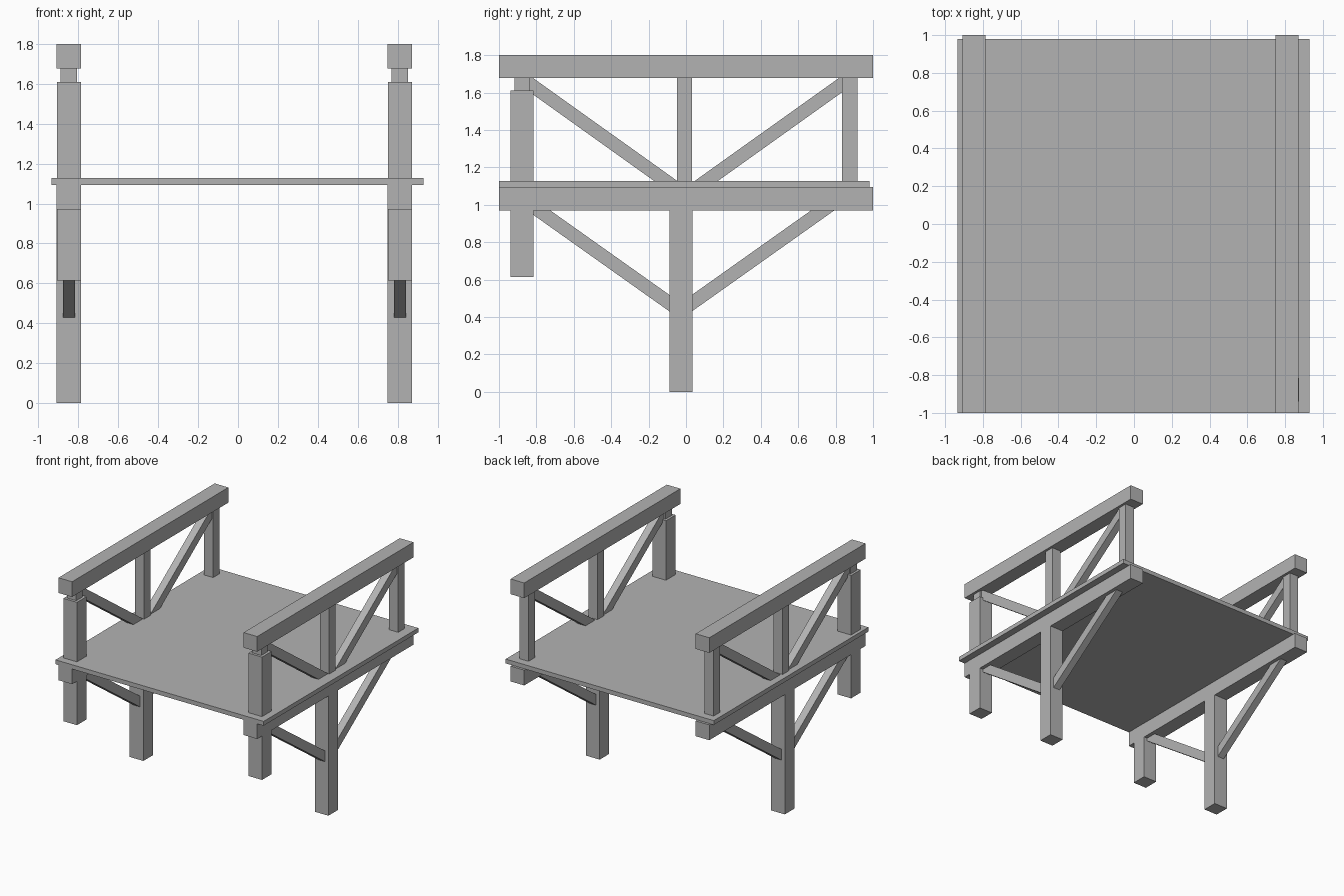
import bpy
import math

cube = bpy.data.objects.get("Cube")
if cube:
    bpy.data.objects.remove(cube, do_unlink=True)

# One plain grey for the whole structure
grey = bpy.data.materials.new("plain grey")
grey.use_nodes = True
grey.diffuse_color = (0.45, 0.45, 0.45, 1)
grey.node_tree.nodes["Principled BSDF"].inputs["Base Color"].default_value = grey.diffuse_color


def box(name, x, y, z):
    """Axis-aligned timber from (min, max) ranges."""
    ranges = (x, y, z)
    bpy.ops.mesh.primitive_cube_add(size=1, location=[(a + b) / 2 for a, b in ranges])
    ob = bpy.context.object
    ob.name = name
    for v in ob.data.vertices:
        for i, (a, b) in enumerate(ranges):
            v.co[i] *= b - a
    ob.data.materials.append(grey)
    return ob


def around(centre, width):
    return (centre - width / 2, centre + width / 2)


def brace(name, x, start, end, width=0.06, depth=0.072):
    """Sloping timber between two (y, z) points."""
    dy, dz = end[0] - start[0], end[1] - start[1]
    half = math.hypot(dy, dz) / 2
    ob = box(name, around(0, width), (-half, half), around(0, depth))
    ob.location = (x, (start[0] + end[0]) / 2, (start[1] + end[1]) / 2)
    ob.rotation_euler.x = math.atan2(dz, dy)


# Deck
box("deck", (-0.935, 0.93), (-1, 0.98), (1.093, 1.128))

# Matching side frames
for side, x in (("right", -0.848), ("left", 0.811)):
    wide, thin = around(x, 0.122), around(x, 0.082)
    box(side + "_deck_beam", wide, (-1, 1), (0.97, 1.094))
    box(side + "_handrail", wide, (-1, 1), (1.677, 1.8))
    box(side + "_centre_leg", wide, (-0.088, 0.034), (0, 0.975))
    box(side + "_front_post", around(x + 0.001, 0.122), (-0.939, -0.816), (0.615, 1.61))

    # Slim rail posts
    for place, y in (("front", -0.877), ("centre", -0.008), ("back", 0.875)):
        box(f"{side}_{place}_rail_post", thin, around(y, 0.082), (1.11, 1.68))

    # Diagonal braces above and below the deck
    brace(side + "_front_rail_brace", x, (-0.85, 1.657), (-0.07, 1.1))
    brace(side + "_back_rail_brace", x, (0.85, 1.657), (0.07, 1.1))
    brace(side + "_front_leg_brace", x, (-0.83, 1.0), (-0.05, 0.447))
    brace(side + "_back_leg_brace", x, (0.78, 1.005), (0.0, 0.452))
